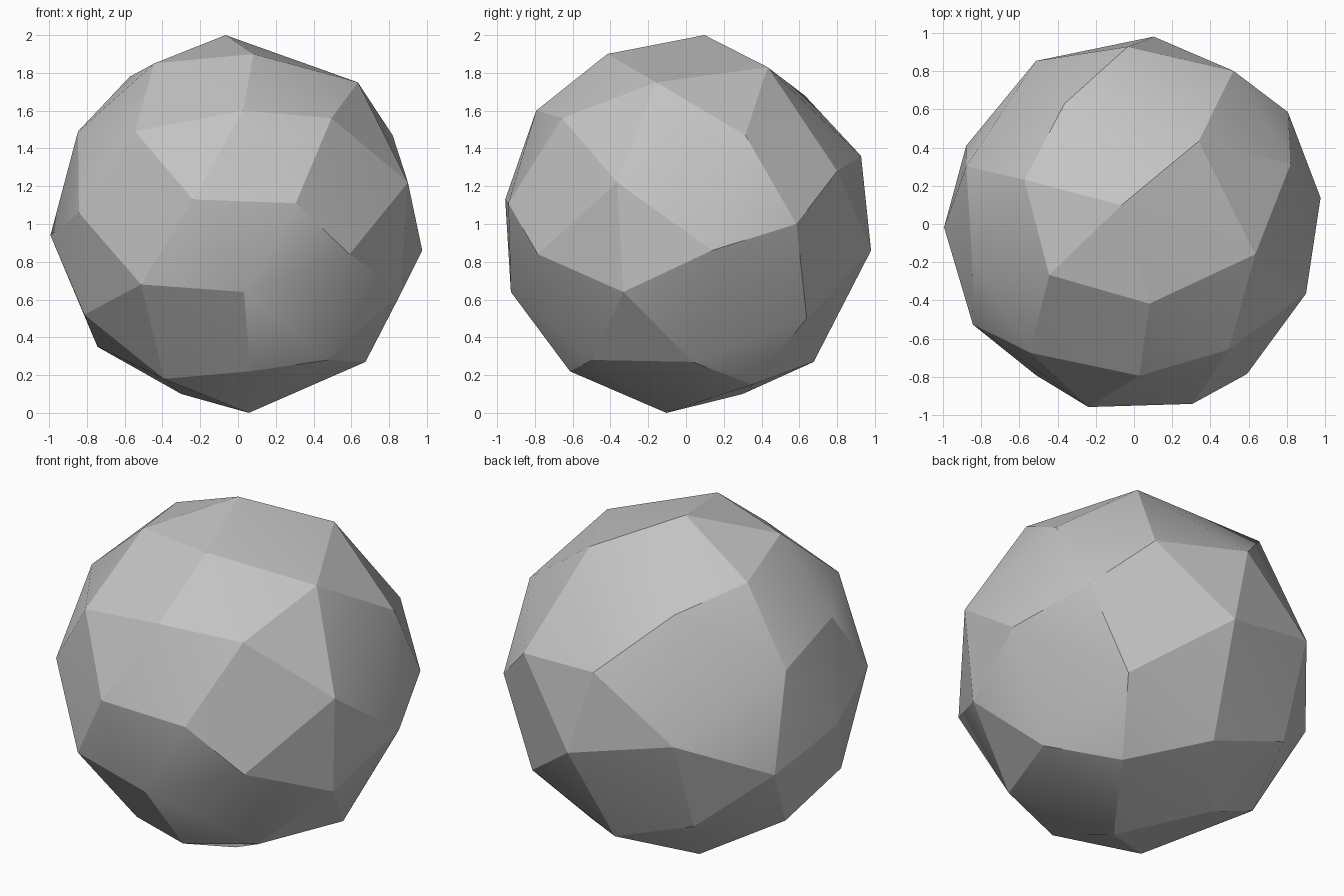
import bpy
import bmesh
from math import cos, sin, sqrt, radians

# Remove the default cube only
default_cube = bpy.data.objects.get("Cube")
if default_cube:
    bpy.data.objects.remove(default_cube, do_unlink=True)

# Corners of the faceted ball, band by band: (turn in degrees, height in percent of radius)
crown = [(124, 100), (281, 90), (211, 85), (52, 83), (158, 78), (346, 75), (120, 68)]
upper_belt = [(272, 60), (307, 56), (192, 49), (231, 49), (21, 47), (161, 36), (92, 36), (57, 28)]
middle_belt = [(338, 22), (256, 13), (288, 11), (212, 6), (121, 1), (36, 0), (181, -6),
               (8, -14), (84, -14), (307, -16), (155, -23)]
lower_belt = [(237, -32), (272, -36), (339, -36), (201, -48), (48, -50), (128, -54), (171, -65)]
base = [(314, -72), (3, -73), (90, -73), (276, -78), (226, -82), (43, -85), (135, -90), (299, -100)]


def make_material(name, colour):
    material = bpy.data.materials.new(name)
    material.use_nodes = True
    material.diffuse_color = colour
    for node in material.node_tree.nodes:
        if node.type == 'BSDF_PRINCIPLED':
            node.inputs["Base Color"].default_value = colour
    return material


def sphere_point(turn, percent):
    """Place a corner on the ball, which rests on the ground plane."""
    height = percent / 100
    reach = sqrt(max(0.99 - height * height, 0.014))
    angle = radians(turn)
    return (reach * cos(angle), reach * sin(angle), 1 + height)


# Stretch a triangulated skin over the corners
bm = bmesh.new()
for band in (crown, upper_belt, middle_belt, lower_belt, base):
    for turn, percent in band:
        bm.verts.new(sphere_point(turn, percent))
bmesh.ops.convex_hull(bm, input=list(bm.verts))
bmesh.ops.recalc_face_normals(bm, faces=list(bm.faces))

mesh = bpy.data.meshes.new("faceted_ball")
bm.to_mesh(mesh)
bm.free()
mesh.materials.append(make_material("stone grey", (0.55, 0.55, 0.55, 1)))

ball = bpy.data.objects.new("faceted_ball", mesh)
bpy.context.collection.objects.link(ball)

# Soften only the shallow creases
bpy.ops.object.select_all(action='DESELECT')
ball.select_set(True)
bpy.context.view_layer.objects.active = ball
bpy.ops.object.shade_smooth_by_angle(angle=radians(20))
